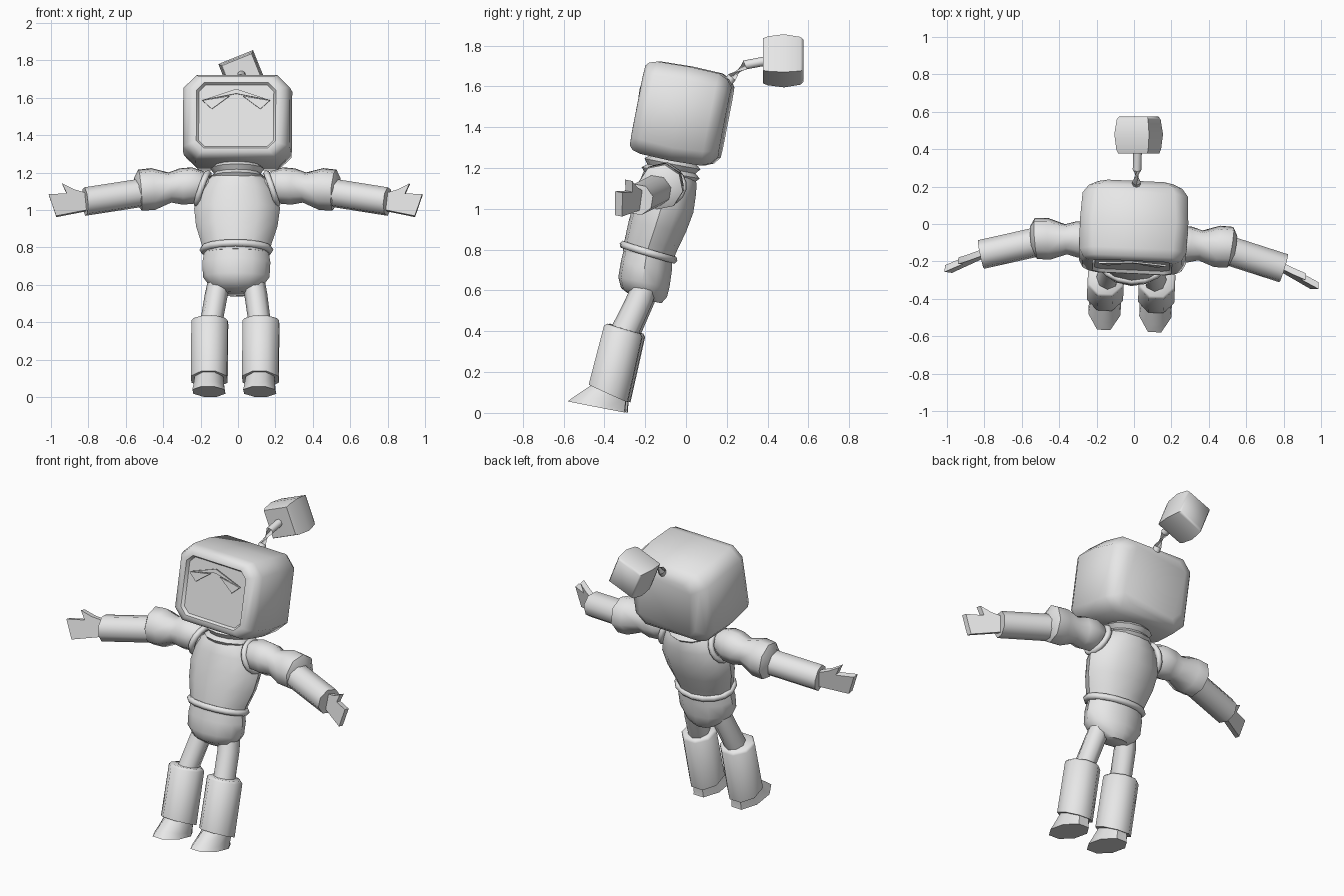
import bpy, bmesh, math
from mathutils import Matrix, Vector

if "Cube" in bpy.data.objects:
    bpy.data.objects.remove(bpy.data.objects["Cube"])

# Body is modelled upright, then leaned back and turned slightly
POSE = Matrix.Rotation(math.radians(-2.6), 4, 'Z') @ Matrix.Rotation(math.radians(-11), 4, 'X')
grey = bpy.data.materials.new("light_grey")
grey.diffuse_color = (0.8, 0.8, 0.8, 1)
grey.use_nodes = True
grey.node_tree.nodes["Principled BSDF"].inputs["Base Color"].default_value = grey.diffuse_color


def ring(c, axis, ra, rb, n=12, flat=False):
    """Ellipse of n points around an axis; flat puts sides (not corners) at the extremes."""
    axis = Vector(axis).normalized()
    if abs(axis.z) > 0.7:
        a = Vector((1, 0, 0))
    else:
        a = Vector((0, 0, 1)).cross(axis).normalized()
    b = axis.cross(a).normalized()
    off = math.pi / n if flat else 0
    k = 1 / math.cos(math.pi / n) if flat else 1
    return [Vector(c) + a * (ra * k * math.cos(off + 2 * math.pi * i / n))
            + b * (rb * k * math.sin(off + 2 * math.pi * i / n)) for i in range(n)]


def loft(name, rings, mirror=False, angle=40, closed=False):
    """Skin a list of rings; caps the ends unless closed into a loop."""
    bm = bmesh.new()
    vs = [[bm.verts.new(p) for p in r] for r in rings]
    n = len(vs[0])
    pairs = list(zip(vs, vs[1:])) + ([(vs[-1], vs[0])] if closed else [])
    for r, s in pairs:
        for i in range(n):
            j = (i + 1) % n
            bm.faces.new((r[i], r[j], s[j], s[i]))
    if not closed:
        bm.faces.new(vs[0])
        bm.faces.new(vs[-1])
    bmesh.ops.recalc_face_normals(bm, faces=bm.faces)
    me = bpy.data.meshes.new(name)
    bm.to_mesh(me)
    bm.free()
    me.materials.append(grey)
    me.shade_smooth()
    me.set_sharp_from_angle(angle=math.radians(angle))
    ob = bpy.data.objects.new(name, me)
    bpy.context.collection.objects.link(ob)
    ob.matrix_world = POSE
    if mirror:
        ob.modifiers.new("Mirror", 'MIRROR')
    return ob


def column(name, rows, n=12):
    """Vertical loft from rows of (y, z, half width, half depth)."""
    return loft(name, [ring((0, y, z), (0, 0, 1), rx, ry, n) for y, z, rx, ry in rows])


def hoop(name, c, axis, ra, rb, t, mirror=False, n=16):
    """Elliptical band with a round section."""
    ax = Vector(axis).normalized()
    rings = []
    for k in range(6):
        q = 2 * math.pi * k / 6
        rings.append(ring(Vector(c) + ax * t * math.sin(q), axis,
                          ra + t * math.cos(q), rb + t * math.cos(q), n))
    return loft(name, rings, mirror, 70, closed=True)


def chamfered(y, hx, hz, c, z=1.435):
    """Rectangle with cut corners, facing front."""
    pts = [(hx, hz - c), (hx - c, hz), (c - hx, hz), (-hx, hz - c),
           (-hx, c - hz), (c - hx, -hz), (hx - c, -hz), (hx, c - hz)]
    return [Vector((x, y, z + h)) for x, h in pts]


# Head: boxy helmet with a recessed screen in front
loft("head", [chamfered(*r) for r in (
    (-.497, .20, .168, .035), (-.514, .212, .178, .04), (-.512, .235, .20, .05),
    (-.495, .265, .218, .06), (-.455, .286, .23, .07), (-.30, .290, .235, .065),
    (-.15, .282, .23, .07), (-.105, .25, .21, .06), (-.078, .20, .175, .05))], angle=50)

# Frowning brows and eyes on the screen
for name, shape in (("brow", ((0, 1.578), (.18, 1.517), (0, 1.553))),
                    ("eye", ((.035, 1.54), (.18, 1.515), (.13, 1.469)))):
    loft(name, [[Vector((x, y, z)) for x, z in shape] for y in (-.518, -.509)], True, 20)

# Antenna: bent stalk and faceted block
inv = POSE.inverted()
bend = [inv @ Vector(p) for p in ((.012, .17, 1.57), (.013, .225, 1.645), (.016, .29, 1.705),
                                  (.02, .42, 1.73))]
loft("antenna_stalk", [ring(p, bend[min(i + 1, 3)] - bend[max(i - 1, 0)], .023, .023, 8)
                       for i, p in enumerate(bend)], angle=60)
spin = Matrix.Rotation(math.radians(-22), 4, 'Y')
block = []
for y, h in ((.378, .085), (.40, .092), (.48, .10), (.56, .09), (.575, .08)):
    square = [Vector((sx * h, 0, sz * h)) for sx, sz in ((1, 1), (-1, 1), (-1, -1), (1, -1))]
    block.append([inv @ (spin @ p + Vector((.025, y, 1.725))) for p in square])
loft("antenna_block", block, angle=60)

# Trunk
column("neck_collar", [(-.298, 1.10, .12, .11), (-.298, 1.14, .15, .145), (-.298, 1.16, .125, .12),
                       (-.298, 1.185, .145, .14), (-.298, 1.205, .12, .115),
                       (-.298, 1.25, .115, .11)])
column("torso", [(-.331, .72, .172, .125), (-.325, .78, .19, .132), (-.312, .87, .218, .143),
                 (-.300, .97, .23, .148), (-.298, 1.06, .205, .142), (-.298, 1.11, .18, .135),
                 (-.298, 1.15, .13, .12)])
hoop("belt", (0, -.331, .738), (0, .1, 1), .178, .128, .02)
column("pelvis", [(-.331, .74, .17, .12), (-.328, .67, .182, .127), (-.325, .59, .178, .128),
                  (-.315, .54, .14, .115), (-.29, .505, .085, .07)])

# Arms: puffed sleeve with flared cuff, then forearm
hoop("shoulder_strap", (.185, -.305, 1.075), (1, 0, .35), .088, .088, .018, True)
sleeve = [(.15, .06), (.19, .08), (.235, .099), (.30, .099), (.36, .082), (.45, .114),
          (.52, .112), (.545, .07)]
loft("sleeve", [ring((x, -.31, 1.10 - .09 * (x - .15)), (1, -.1, -.1), r, r, 8)
                for x, r in sleeve], True, 50)
loft("forearm", [ring(c, (1, -.24, -.12), .074, .072, 8, True)
                 for c in ((.46, -.313, 1.06), (.81, -.396, .988))], True, 50)

# Hands: thin mitten plates with a thumb
mitten = [(.79, 1.03), (.87, 1.047), (.93, 1.073), (.905, 1.02), (1.0, 1.008), (.96, .893),
          (.79, .943)]
loft("hand", [[Vector((x, -.396 - .47 * (x - .81) + d, z)) for x, z in mitten]
              for d in (-.018, .018)], True, 20)

# Legs
loft("thigh", [ring((.085, -.31, .60), (0, 0, 1), .062, .062, 8),
               ring((.105, -.325, .50), (0, 0, 1), .062, .066, 8),
               ring((.13, -.368, .33), (0, 0, 1), .06, .07, 8)], True, 60)
loft("shin", [ring((.137, -.372, .348), (0, .1, 1), .085, .085, 8, True),
              ring((.137, -.372, .335), (0, .1, 1), .097, .097, 8, True),
              ring((.137, -.386, .022), (0, .24, 1), .097, .104, 8, True)], True, 50)
loft("foot", [ring((.136, -.43, -.054), (0, 0, 1), .086, .143, 8, True),
              ring((.136, -.415, -.03), (0, .1, 1), .082, .125, 8, True),
              ring((.137, -.378, .04), (0, .24, 1), .074, .085, 8, True)], True, 50)
